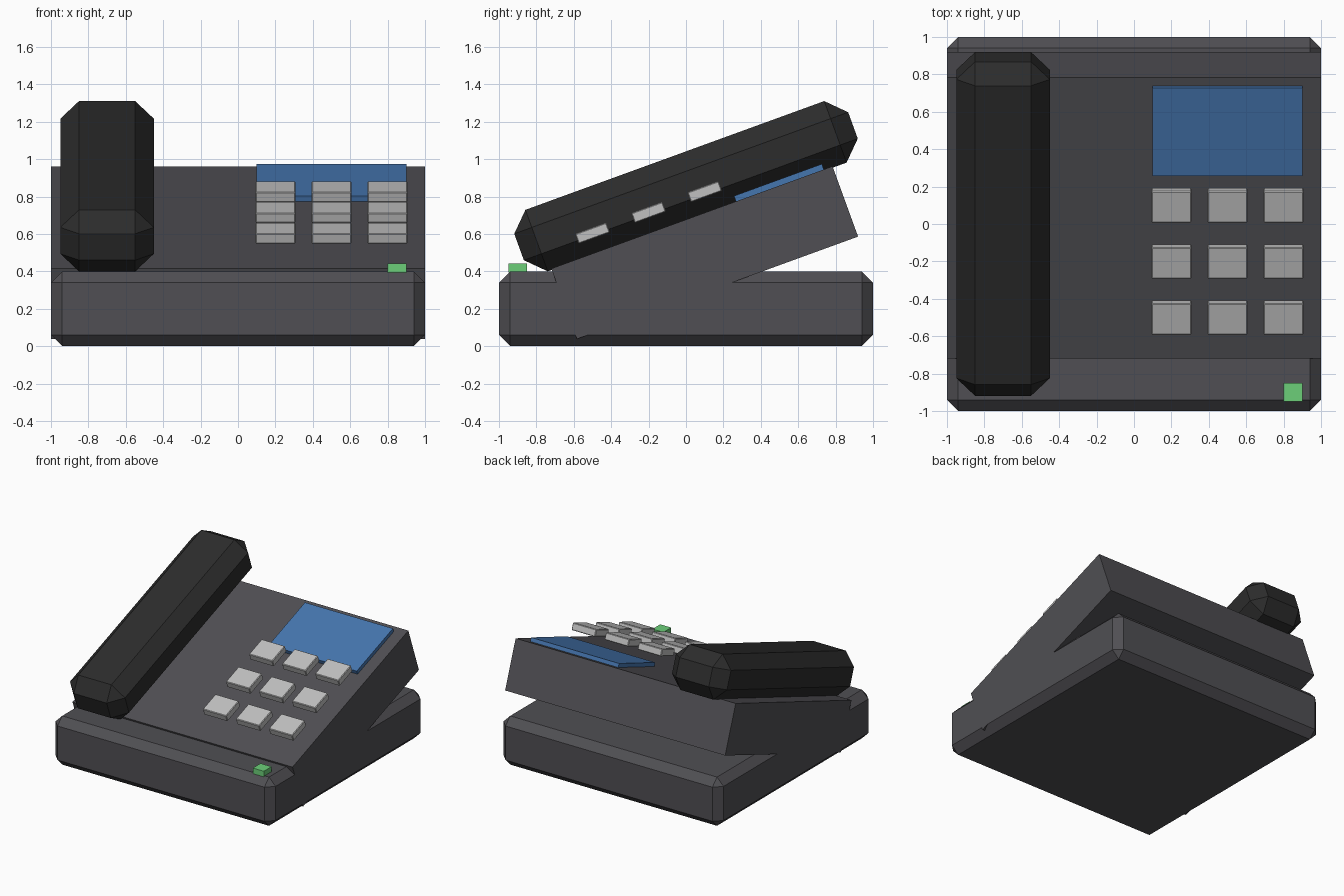
import bpy, math

if "Cube" in bpy.data.objects:
    bpy.data.objects.remove(bpy.data.objects["Cube"])

TILT = math.radians(20)


def material(name, rgb):
    m = bpy.data.materials.new(name)
    m.diffuse_color = (*rgb, 1)
    m.use_nodes = True
    m.node_tree.nodes["Principled BSDF"].inputs["Base Color"].default_value = m.diffuse_color
    return m


GREY = material("charcoal_grey", (0.08, 0.078, 0.087))
BLACK = material("black", (0.025, 0.025, 0.025))
BLUE = material("screen_blue", (0.06, 0.18, 0.43))
LIGHT = material("light_grey", (0.53, 0.53, 0.53))
GREEN = material("green", (0.15, 0.62, 0.19))


def box(name, center, size, mat, tilt=0.0, chamfer=0.0):
    """Box with an optional tilt about x and flat chamfered edges."""
    bpy.ops.mesh.primitive_cube_add(size=1, location=center)
    ob = bpy.context.object
    ob.name = name
    ob.scale = size
    bpy.ops.object.transform_apply(location=False, rotation=False, scale=True)
    ob.rotation_euler.x = tilt
    ob.data.materials.append(mat)
    if chamfer:
        bev = ob.modifiers.new("chamfer", 'BEVEL')
        bev.width = chamfer
        bev.segments = 1
        bev.limit_method = 'NONE'
    return ob


# Flat base and the tilted body that sinks into it
box("base", (0, 0, 0.2), (2, 2, 0.4), GREY, chamfer=0.06)
box("body", (0, 0.1, 0.5), (2, 1.6, 0.4), GREY, TILT)

# Handset and screen lie along the slope
box("handset", (-0.7, 0, 0.855), (0.5, 1.9, 0.35), BLACK, TILT, 0.1)
box("screen", (0.5, 0.5, 0.865), (0.8, 0.5, 0.05), BLUE, TILT)

# Keypad: three rows of three keys, held just above the slope
for row in range(3):
    for col in range(3):
        y = -0.5 + 0.3 * row
        box(f"key_{row}_{col}", (0.2 + 0.3 * col, y, 0.715 + (y + 0.2) * 0.37),
            (0.214, 0.178, 0.057), LIGHT, TILT, 0.005)

# Status light on the front lip
box("status_light", (0.85, -0.9, 0.418), (0.1, 0.1, 0.046), GREEN)
